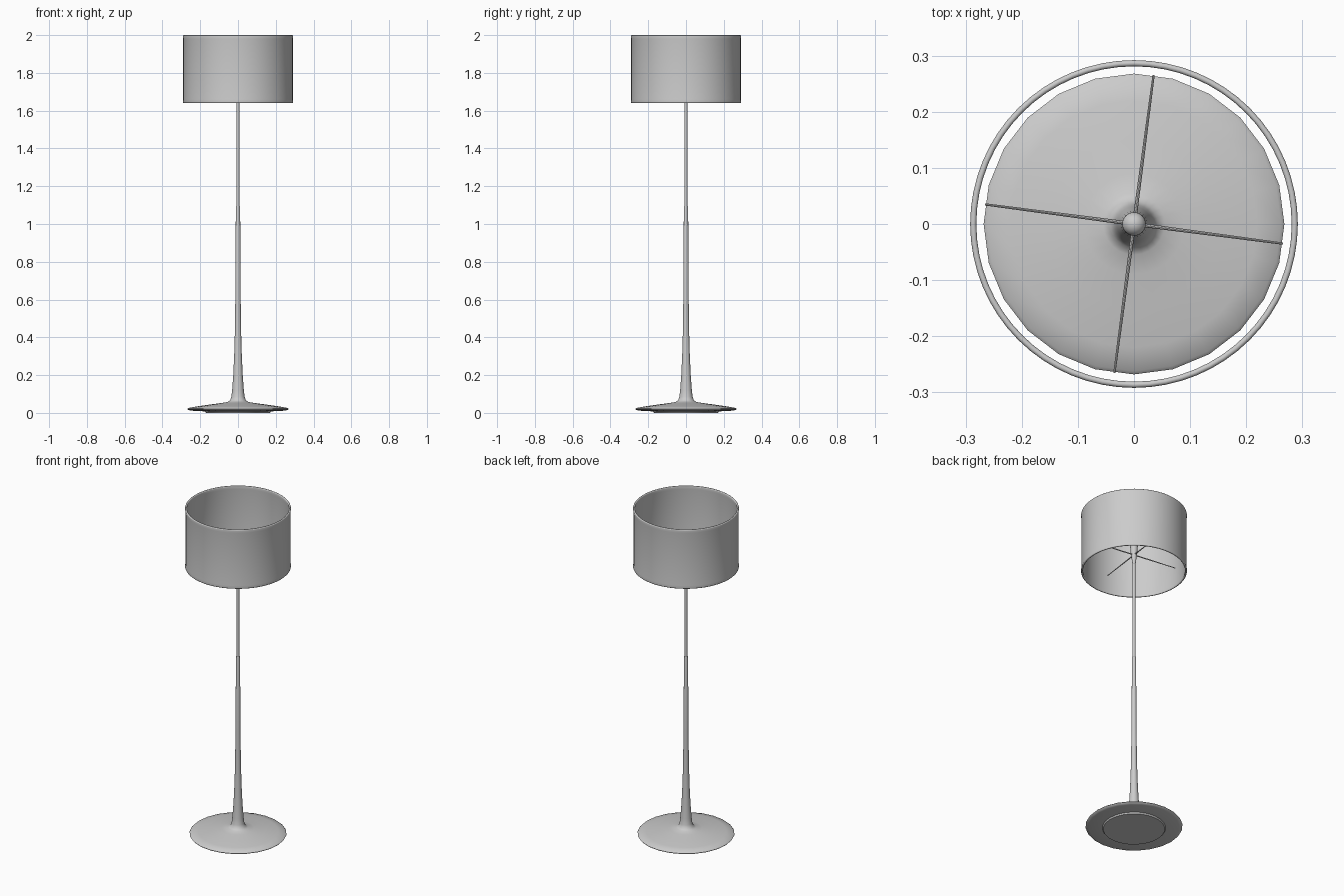
import bpy, bmesh, math

if "Cube" in bpy.data.objects:
    bpy.data.objects.remove(bpy.data.objects["Cube"])


def lathe(name, profile, sides, closed=False, angle=40):
    """Revolve (radius, z) points around the z axis."""
    bm = bmesh.new()
    verts = [bm.verts.new((r, 0, z)) for r, z in profile]
    edges = [bm.edges.new(p) for p in zip(verts, verts[1:])]
    if closed:
        edges.append(bm.edges.new((verts[-1], verts[0])))
    bmesh.ops.spin(bm, geom=verts + edges, cent=(0, 0, 0), axis=(0, 0, 1),
                   angle=math.tau, steps=sides, use_duplicate=False)
    bmesh.ops.remove_doubles(bm, verts=bm.verts, dist=1e-5)
    bmesh.ops.recalc_face_normals(bm, faces=bm.faces)
    return finish(name, bm, angle)


def finish(name, bm, angle=40):
    mesh = bpy.data.meshes.new(name)
    bm.to_mesh(mesh)
    bm.free()
    obj = bpy.data.objects.new(name, mesh)
    bpy.context.collection.objects.link(obj)
    bpy.ops.object.select_all(action='DESELECT')
    obj.select_set(True)
    bpy.context.view_layer.objects.active = obj
    bpy.ops.object.shade_smooth_by_angle(angle=math.radians(angle))
    return obj


# Flared base flowing into the lower, tapering half of the stem
lathe("base_and_lower_stem", [
    (0, 0.002), (0.17, 0), (0.175, 0.008), (0.25, 0.012), (0.265, 0.016),
    (0.268, 0.02), (0.262, 0.026), (0.22, 0.034), (0.15, 0.044),
    (0.09, 0.052), (0.055, 0.058), (0.042, 0.066), (0.035, 0.085),
    (0.031, 0.12), (0.025, 0.2), (0.02, 0.31), (0.0165, 0.43),
    (0.014, 0.62), (0.0115, 1.09), (0.0105, 1.095), (0, 1.095)], 24)

# Thin upper rod
lathe("upper_stem", [(0, 1.08), (0.0075, 1.08), (0.0075, 1.71), (0, 1.71)], 24)

# Socket with rounded top
dome = [(0.021 * math.cos(a), 1.80 + 0.021 * math.sin(a))
        for a in (i * math.pi / 12 for i in range(6))]
lathe("socket", [(0, 1.69), (0.009, 1.69), (0.013, 1.72), (0.019, 1.76)]
      + dome + [(0, 1.821)], 24)

# Drum shade with rolled rims
R, T = 0.2865, 0.0055
rim = [(R + T * math.cos(a), math.sin(a) * T) for a in
       (i * math.pi / 6 for i in range(7))]
top = [(r, 2.0 - T + z) for r, z in rim]
bottom = [(r, 1.64 + T - z) for r, z in reversed(rim)]
wall_out = [(R + 0.0035, 1.66), (R + 0.0035, 1.98)]
wall_in = [(R - 0.0035, 1.98), (R - 0.0035, 1.66)]
lathe("shade", wall_out + top + wall_in + bottom, 64, closed=True)

# Four tapered spokes carrying the shade
for i in range(4):
    bm = bmesh.new()
    bmesh.ops.create_cone(bm, cap_ends=True, segments=8, radius1=0.0035,
                          radius2=0.002, depth=0.26)
    spoke = finish(f"spoke_{i + 1}", bm)
    a = math.radians(-7.5 + 90 * i)
    spoke.rotation_euler = (0, math.pi / 2, a)
    spoke.location = (0.138 * math.cos(a), 0.138 * math.sin(a), 1.745)
